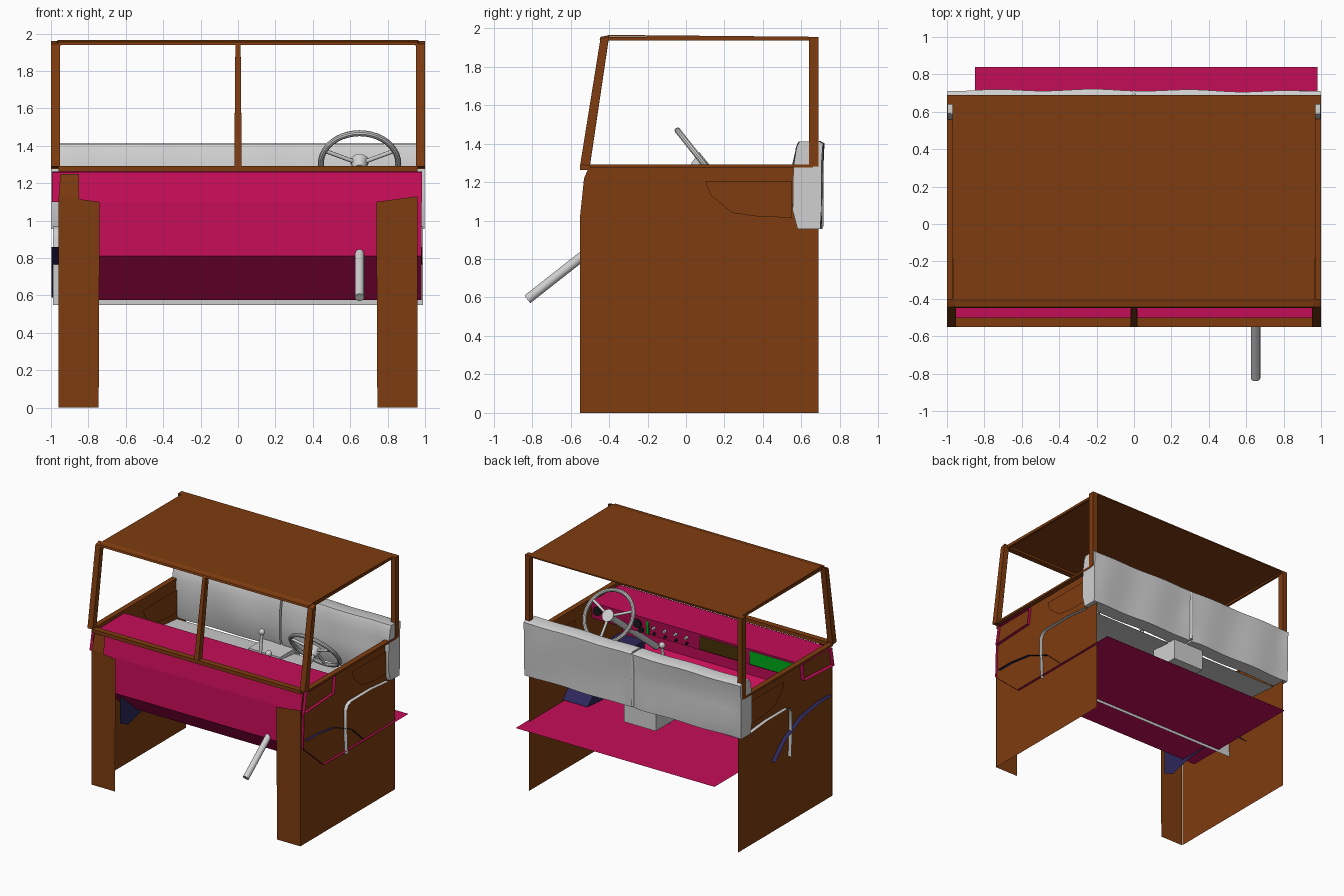
import bpy, bmesh, math
from mathutils import Vector

if "Cube" in bpy.data.objects:
    bpy.data.objects.remove(bpy.data.objects["Cube"])


def material(name, r, g, b):
    m = bpy.data.materials.new(name)
    m.use_nodes = True
    m.diffuse_color = (r, g, b, 1)
    m.node_tree.nodes["Principled BSDF"].inputs["Base Color"].default_value = (r, g, b, 1)
    return m


BROWN = material("brown body", .21, .045, .005)
PINK = material("crimson sheet metal", .55, .004, .095)
GREY = material("pale grey trim", .63, .63, .63)
NAVY = material("navy wheel arch", .025, .02, .1)
GREEN = material("green glove box", 0, .4, .01)
OLIVE = material("olive glove box", .06, .03, .002)
BLACK = material("black dials", .01, .01, .012)


def finish(name, bm, mat, smooth=False):
    mesh = bpy.data.meshes.new(name)
    bm.to_mesh(mesh)
    bm.free()
    mesh.materials.append(mat)
    ob = bpy.data.objects.new(name, mesh)
    bpy.context.collection.objects.link(ob)
    if smooth:
        bpy.ops.object.select_all(action='DESELECT')
        ob.select_set(True)
        bpy.context.view_layer.objects.active = ob
        bpy.ops.object.shade_smooth_by_angle(angle=math.radians(40))
    return ob


def sheet(name, profile, x0, x1, mat, closed=False, caps=False, steps=1, shape=None, smooth=False):
    """Sweep a (y, z) profile along x; shape(x, y, z) may move each point."""
    bm = bmesh.new()
    rows = []
    for i in range(steps + 1):
        x = x0 + (x1 - x0) * i / steps
        rows.append([bm.verts.new(shape(x, y, z) if shape else (x, y, z)) for y, z in profile])
    n = len(profile)
    for a, b in zip(rows, rows[1:]):
        for j in range(n if closed else n - 1):
            k = (j + 1) % n
            bm.faces.new((a[j], a[k], b[k], b[j]))
    if caps:
        bm.faces.new(rows[0])
        bm.faces.new(rows[-1])
    if closed:
        bmesh.ops.recalc_face_normals(bm, faces=bm.faces)
    return finish(name, bm, mat, smooth)


def panel(name, points, mat):
    bm = bmesh.new()
    bm.faces.new([bm.verts.new(p) for p in points])
    return finish(name, bm, mat)


def box(name, lo, hi, mat):
    (x0, y0, z0), (x1, y1, z1) = lo, hi
    return sheet(name, [(y0, z0), (y1, z0), (y1, z1), (y0, z1)], x0, x1, mat, True, True)


def rod(name, a, b, r, mat, sides=16, r2=None):
    a, b = Vector(a), Vector(b)
    bm = bmesh.new()
    bmesh.ops.create_cone(bm, cap_ends=True, segments=sides, radius1=r,
                          radius2=r if r2 is None else r2, depth=(b - a).length)
    rot = (b - a).to_track_quat('Z', 'Y').to_matrix()
    bmesh.ops.rotate(bm, verts=bm.verts, matrix=rot)
    bmesh.ops.translate(bm, verts=bm.verts, vec=(a + b) / 2)
    return finish(name, bm, mat, True)


def ball(name, c, r, mat):
    bm = bmesh.new()
    bmesh.ops.create_uvsphere(bm, u_segments=16, v_segments=10, radius=r)
    bmesh.ops.translate(bm, verts=bm.verts, vec=c)
    return finish(name, bm, mat, True)


# Door sheets, pockets, corner posts, pillars and wheel arches on both sides
DOOR = [(-.55, 0), (-.55, 1.03), (-.53, 1.22), (-.5, 1.29), (.69, 1.29), (.69, 0)]
POCKET = [(.1, 1.205), (.55, 1.205), (.55, 1.015), (.38, 1.02), (.24, 1.04), (.13, 1.13)]
ARCH = [(-.5, .86), (-.35, .86), (-.13, .83), (.1, .73), (.25, .59)]


def door_pocket(name, x, out):
    pts = [(x, y, z) for y, z in POCKET]
    bm = bmesh.new()
    face = bm.faces.new([bm.verts.new(p) for p in pts])
    face.normal_update()
    if face.normal.x * out < 0:
        face.normal_flip()
    for width, depth in ((.004, .02), (.02, 0), (.012, -.012), (.015, 0), (.008, -.006)):
        bmesh.ops.inset_region(bm, faces=[face], thickness=width, depth=depth)
    finish(name, bm, BROWN)


for s, side in ((1, "left"), (-1, "right")):
    panel(side + "_door", [(s * .96, y, z) for y, z in DOOR], BROWN)
    door_pocket(side + "_door_pocket_outside", s * .962, s)
    door_pocket(side + "_door_pocket_inside", s * .958, -s)
    box(side + "_door_top_rail", (s * .955, -.5, 1.275), (s * 1, .66, 1.292), BROWN)
    top = 1.1
    panel(side + "_corner_post", [(s * .96, -.552, 0), (s * .745, -.552, 0),
                                  (s * .74, -.552, top), (s * .96, -.552, top + .03)], BROWN)
    box(side + "_rear_pillar", (s * .957, .64, 1.28), (s * 1, .69, 1.955), BROWN)
    sheet(side + "_windshield_post", [(-.55, 1.29), (-.5, 1.285), (-.4, 1.96), (-.445, 1.945)],
          s * .953, s * 1, BROWN, True, True)
    sheet(side + "_wheel_arch", ARCH, s * .73, s * .985 - (.012 if s < 0 else 0), NAVY)
    low = .36 if s > 0 else .5
    panel(side + "_wheel_arch_wall",
          [(s * .733, y, z) for y, z in ARCH + [(-.2, .55), (-.4, low), (-.5, .55)]], NAVY)
    box(side + "_roof_rail", (s * .95, -.42, 1.935), (s * .97, .69, 1.955), BROWN)
# Tall part of the right corner post
panel("right_post_extension", [(-.96, -.552, 1.1), (-.85, -.552, 1.1),
                               (-.85, -.53, 1.25), (-.95, -.53, 1.25)], BROWN)

# Roof and windshield frame
sheet("roof", [(-.42, 1.958), (-.4, 1.965), (.69, 1.955), (.69, 1.945)], -.965, .965, BROWN, True, True)
sheet("windshield_top_rail", [(-.45, 1.94), (-.4, 1.94), (-.4, 1.962), (-.445, 1.955)],
      -.96, .96, BROWN, True, True)
box("windshield_bottom_rail", (-.96, -.55, 1.262), (.96, -.5, 1.292), BROWN)
sheet("windshield_centre_post", [(-.55, 1.28), (-.5, 1.28), (-.4, 1.955), (-.445, 1.945)],
      -.02, .02, BROWN, True, True, 1, lambda x, y, z: (x * (1 if z < 1.5 else .7), y, z))

# Firewall and floor in one folded sheet, with the hollow dashboard
sheet("firewall_and_floor", [(-.5, 1.26), (-.53, 1.1), (-.54, .81), (-.27, .575), (.84, .575)],
      -.85, .98, PINK)
sheet("dashboard", [(-.53, 1.1), (-.5, 1.258), (-.12, 1.262), (-.14, 1.12)], -.995, .985, PINK, True)
box("green_glove_box", (-.9, -.15, 1.135), (-.5, -.12, 1.245), GREEN)
box("olive_glove_box", (-.44, -.15, 1.135), (-.04, -.12, 1.245), OLIVE)
box("dash_trim", (.43, -.15, 1.13), (.45, -.12, 1.24), GREEN)
for x, z, r in ((.9, 1.2, .035), (.8, 1.17, .025), (.53, 1.2, .035), (.5, 1.15, .02)):
    rod("dash_dial", (x, -.14, z), (x, -.11, z), r, BLACK)
for i in range(4):
    x = .08 + .1 * i
    rod("dash_knob", (x, -.14, 1.2), (x, -.105, 1.2), .012, GREY, 10)
    rod("dash_switch", (x, -.14, 1.15), (x, -.115, 1.15), .01, BLACK, 10)

# Steering wheel and column
hub = Vector((.65, .085, 1.305))
axis = Vector((0, -.785, -.62)).normalized()
rod("steering_column", hub, (.65, -.825, .59), .025, GREY)
rod("steering_hub", hub - axis * .02, hub + axis * .05, .05, GREY, 20, .03)
bpy.ops.mesh.primitive_torus_add(major_segments=40, minor_segments=10, major_radius=.207,
                                 minor_radius=.016, location=hub,
                                 rotation=axis.to_track_quat('Z', 'Y').to_euler())
wheel = bpy.context.object
wheel.name = "steering_wheel"
wheel.data.materials.append(GREY)
bpy.ops.object.shade_smooth_by_angle()
up = Vector((1, 0, 0)).cross(axis).normalized()
if up.z < 0:
    up = -up
for a in (25, 155, 270):
    d = Vector((1, 0, 0)) * math.cos(math.radians(a)) + up * math.sin(math.radians(a))
    rod("steering_spoke", hub, hub + d * .205, .011, GREY, 10)

# Gear levers
for x, y, z in ((.08, .2, 1.26), (.17, .16, 1.12)):
    rod("gear_lever", (x, y - .08, .58), (x, y, z), .013, GREY, 10)
    ball("gear_knob", (x, y, z), .025, GREY)


# Bench cushion shell and two soft backrest halves
def creased(x, y, z):
    edge = min(1, (1 - abs(abs(x) - .5) * 2) * 6)
    bulge = .012 * math.sin(7 * x + 9 * z) * math.cos(5 * x - 6 * z) * edge
    return (x, y - .012 + bulge if y > .6 and z < 1.39 else y + bulge * .8, z)


sheet("seat_cushion", [(.03, .55), (.02, .75), (.02, .92), (.04, .955), (.08, .97), (.35, .97), (.57, .95)],
      -.99, .99, GREY, steps=16, smooth=True)
BACKREST = [(.58, .955), (.555, 1.05), (.555, 1.18), (.56, 1.29), (.575, 1.38), (.59, 1.41),
            (.69, 1.413), (.712, 1.4), (.716, 1.29), (.716, 1.18), (.716, 1.06), (.71, .955)]
for s, side in ((1, "left"), (-1, "right")):
    sheet(side + "_backrest", BACKREST, s * .008, s * .997, GREY, True, True, 24, creased, True)
rod("backrest_centre_tube", (0, .7, .97), (0, .7, 1.4), .014, GREY, 10)
box("centre_box", (-.17, .38, .78), (.12, .64, .99), GREY)
